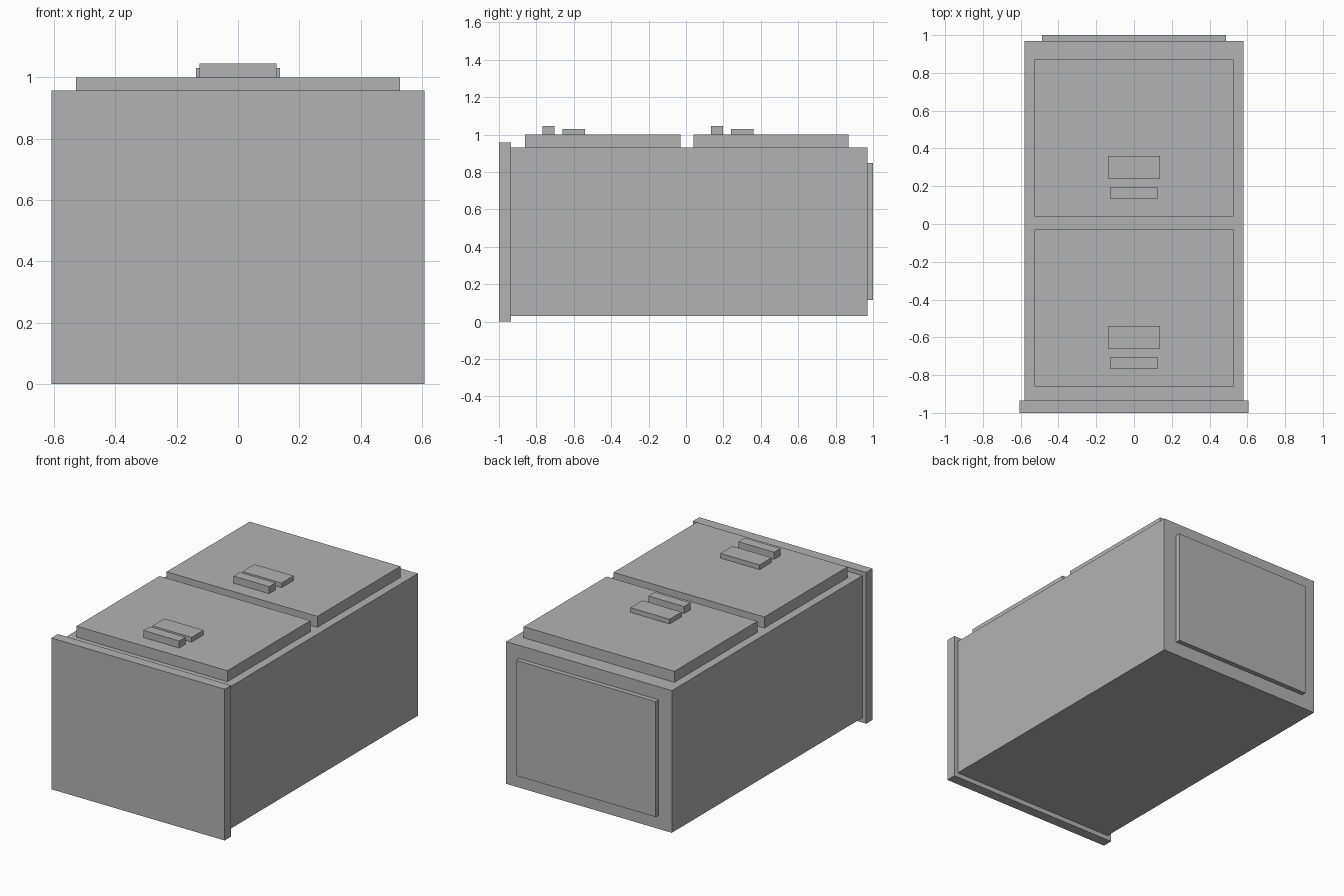
import bpy
import bmesh
from mathutils import Vector

cube = bpy.data.objects.get("Cube")
if cube:
    bpy.data.objects.remove(cube, do_unlink=True)

# Single painted metal colour
GREY = (0.45, 0.45, 0.45, 1.0)
metal = bpy.data.materials.new("grey_metal")
metal.use_nodes = True
metal.diffuse_color = GREY
metal.node_tree.nodes["Principled BSDF"].inputs["Base Color"].default_value = GREY


def box(name, half_width, y_range, z_range):
    """Flat-sided box, symmetric about x = 0."""
    low = Vector((-half_width, y_range[0], z_range[0]))
    high = Vector((half_width, y_range[1], z_range[1]))
    bm = bmesh.new()
    bmesh.ops.create_cube(bm, size=1)
    bmesh.ops.scale(bm, vec=high - low, verts=bm.verts)
    bmesh.ops.translate(bm, vec=(low + high) / 2, verts=bm.verts)
    mesh = bpy.data.meshes.new(name)
    bm.to_mesh(mesh)
    bm.free()
    mesh.materials.append(metal)
    obj = bpy.data.objects.new(name, mesh)
    bpy.context.collection.objects.link(obj)
    return obj


# Cabinet lying on its back: carcass, wide end panel and raised end plate
box("cabinet_body", 0.58, (-0.935, 0.97), (0.03, 0.93))
box("top_panel", 0.607, (-1.0, -0.935), (0.0, 0.957))
box("base_plate", 0.488, (0.97, 1.0), (0.117, 0.847))

# Two drawers, each with a handle and a label holder
for label, y in (("upper", -0.86), ("lower", 0.04)):
    box(label + "_drawer_front", 0.528, (y, y + 0.83), (0.93, 1.0))
    box(label + "_handle", 0.125, (y + 0.093, y + 0.157), (1.0, 1.045))
    box(label + "_label_holder", 0.137, (y + 0.2, y + 0.32), (1.0, 1.03))
